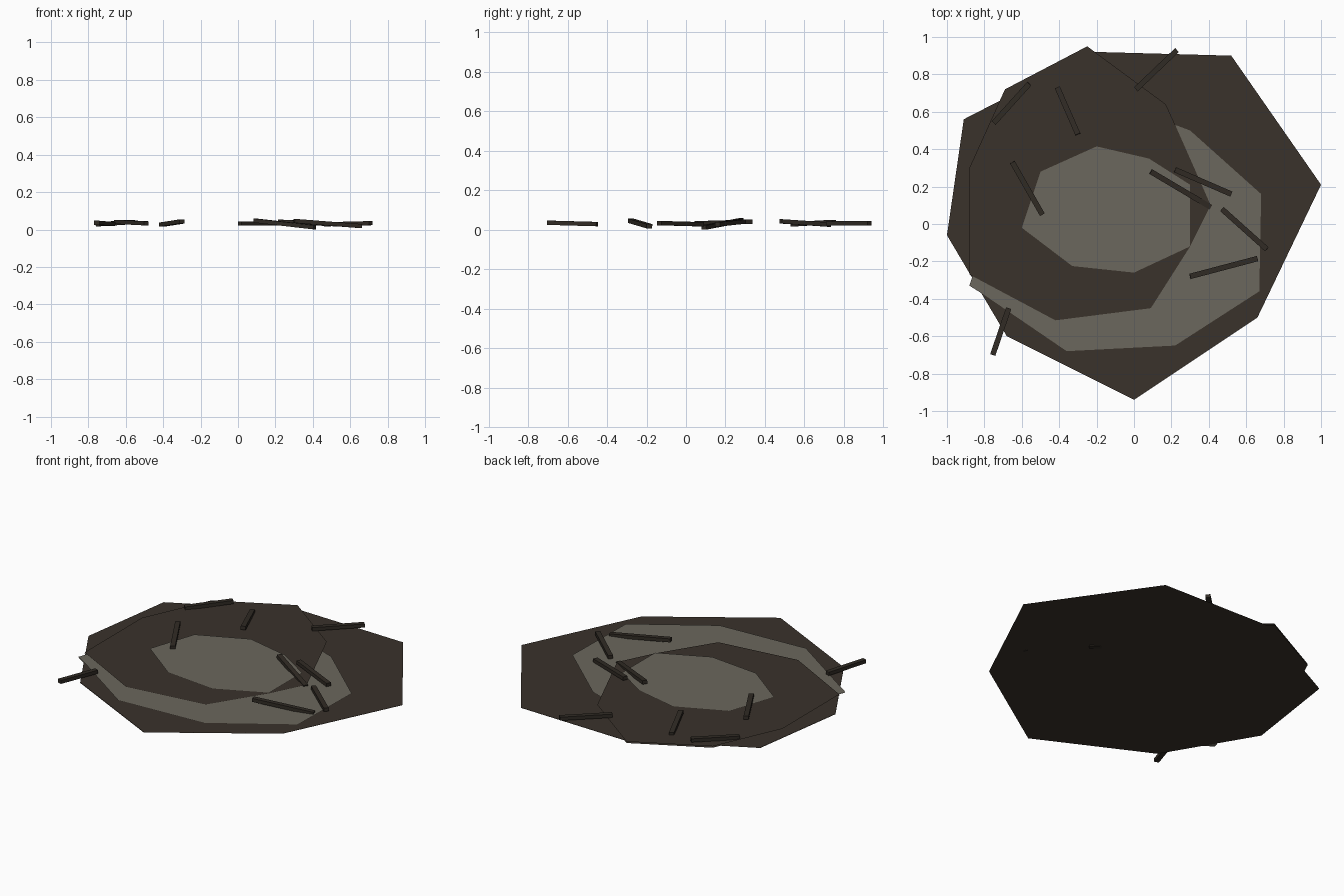
import bpy, bmesh, math
from mathutils import Vector, Matrix

if "Cube" in bpy.data.objects:
    bpy.data.objects.remove(bpy.data.objects["Cube"], do_unlink=True)


def material(name, color):
    m = bpy.data.materials.new(name)
    m.use_nodes = True
    m.diffuse_color = (*color, 1)
    bsdf = m.node_tree.nodes["Principled BSDF"]
    bsdf.inputs["Base Color"].default_value = (*color, 1)
    bsdf.inputs["Roughness"].default_value = 0.9
    return m


EARTH = material("dark earth", (0.042, 0.032, 0.024))
ASH = material("grey ash", (0.147, 0.136, 0.109))
WOOD = material("charred wood", (0.030, 0.024, 0.018))


def finish(bm, name, mat):
    mesh = bpy.data.meshes.new(name)
    bm.to_mesh(mesh)
    bm.free()
    mesh.materials.append(mat)
    obj = bpy.data.objects.new(name, mesh)
    bpy.context.collection.objects.link(obj)
    return obj


def slab(name, outline, bottom, top, slope, mat):
    """Thin flat plate with a sloping rim."""
    bm = bmesh.new()
    face = bm.faces.new([bm.verts.new((x, y, bottom)) for x, y in outline])
    face.normal_update()
    if face.normal.z < 0:
        face.normal_flip()
    under = face.copy()
    under.normal_flip()
    bmesh.ops.inset_region(bm, faces=[face], thickness=slope, use_even_offset=True)
    for v in face.verts:
        v.co.z = top
    bmesh.ops.remove_doubles(bm, verts=bm.verts, dist=0.0001)
    bmesh.ops.triangulate(bm, faces=[f for f in bm.faces if len(f.verts) > 4])
    return finish(bm, name, mat)


def stick(name, start, end):
    """Square twig laid between two points."""
    a, b = Vector(start), Vector(end)
    d = b - a
    side = Vector((-d.y, d.x, 0)).normalized()
    along = d.normalized()
    basis = Matrix((along, side, along.cross(side))).transposed().to_4x4()
    size = Matrix.Diagonal((d.length, 0.029, 0.022, 1))
    bm = bmesh.new()
    bmesh.ops.create_cube(bm, size=1, matrix=Matrix.Translation((a + b) / 2) @ basis @ size)
    return finish(bm, name, WOOD)


# Ground layers, stacked from the bottom up
slab("ground_base", [(-1, -.06), (-.91, .56), (-.21, .92), (.52, .90), (1, .21),
                     (.66, -.50), (0, -.94), (-.68, -.60)], .008, .012, .03, EARTH)
slab("ash_swirl", [(-.88, -.33), (-.80, -.38), (-.36, -.68), (.22, -.65), (.67, -.36),
                   (.68, .16), (.30, .50), (.22, .53), (.10, .20), (-.40, -.40),
                   (-.86, -.27)], .010, .016, .008, ASH)
slab("earth_swirl", [(-.88, -.27), (-.42, -.515), (.09, -.45), (.30, -.12), (.41, .10),
                     (.22, .53), (.17, .64), (-.21, .92), (-.25, .95), (-.69, .72),
                     (-.88, .30)], .012, .021, .008, EARTH)
slab("ash_centre", [(-.60, -.02), (-.50, .28), (-.20, .415), (.08, .35), (.30, .21),
                    (.30, -.12), (0, -.26), (-.33, -.225)], .016, .025, .008, ASH)

# Scattered twigs: start and end of each centre line
twigs = [((-.75, .54, .028), (-.56, .75, .040)),
         ((-.41, .73, .026), (-.30, .48, .043)),
         ((.01, .72, .032), (.23, .93, .034)),
         ((-.65, .33, .041), (-.49, .05, .033)),
         ((.09, .28, .048), (.41, .09, .012)),
         ((.22, .29, .042), (.52, .16, .028)),
         ((.47, .08, .028), (.71, -.135, .034)),
         ((.30, -.28, .046), (.66, -.185, .018)),
         ((-.67, -.45, .029), (-.755, -.70, .036))]
for i, (a, b) in enumerate(twigs, 1):
    stick(f"twig_{i}", a, b)
